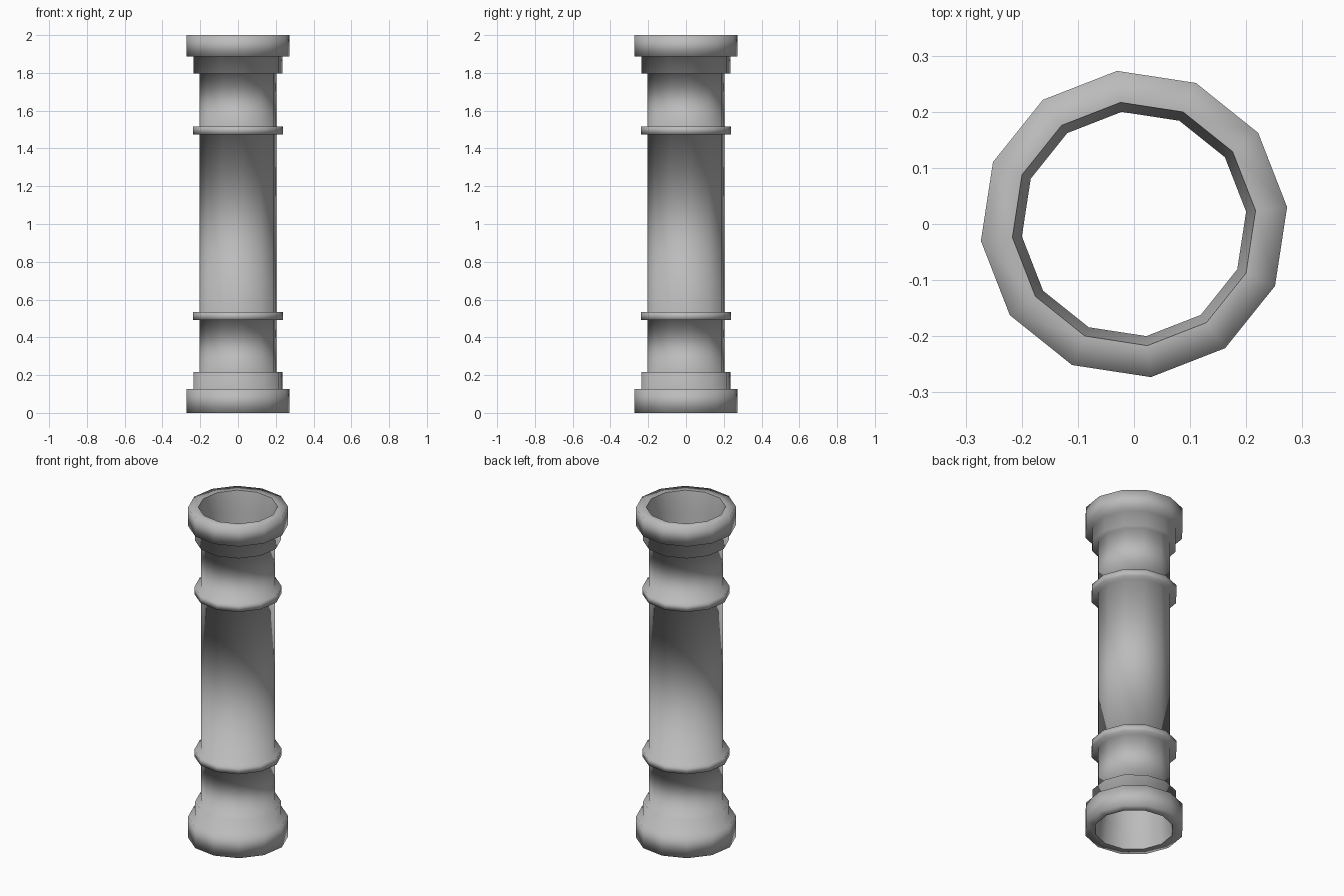
import bpy
import bmesh
from math import cos, sin, pi, radians

if "Cube" in bpy.data.objects:
    bpy.data.objects.remove(bpy.data.objects["Cube"], do_unlink=True)

SIDES = 12
TURN = radians(6.3)
SHAFT, BORE, RIM = 0.204, 0.201, 0.218
CAP, COLLAR, BAND = 0.2745, 0.236, 0.24

grey = bpy.data.materials.new("stone grey")
grey.use_nodes = True
colour = (0.5, 0.5, 0.5, 1)
grey.diffuse_color = colour
grey.node_tree.nodes["Principled BSDF"].inputs["Base Color"].default_value = colour


def lathe(name, profile, sharp_rings):
    """Turn a closed (radius, height) profile around z."""
    bm = bmesh.new()
    rings = []
    for r, z in profile:
        angles = [TURN + 2 * pi * k / SIDES for k in range(SIDES)]
        rings.append([bm.verts.new((r * cos(a), r * sin(a), z)) for a in angles])
    for i, low in enumerate(rings):
        high = rings[(i + 1) % len(rings)]
        for k in range(SIDES):
            n = (k + 1) % SIDES
            bm.faces.new((low[k], low[n], high[n], high[k])).smooth = True
    # Crisp mouth edges, everything else softly shaded
    for i in sharp_rings:
        for k in range(SIDES):
            bm.edges.get((rings[i][k], rings[i][(k + 1) % SIDES])).smooth = False
    bmesh.ops.recalc_face_normals(bm, faces=bm.faces)
    mesh = bpy.data.meshes.new(name)
    bm.to_mesh(mesh)
    bm.free()
    mesh.materials.append(grey)
    obj = bpy.data.objects.new(name, mesh)
    bpy.context.collection.objects.link(obj)
    return obj


def step(radius, low, high, inner=SHAFT):
    """Raised square band on the shaft."""
    return [(inner, low), (radius, low), (radius, high), (inner, high)]


# Outer wall, from the foot up to the head
base = [(RIM, 0), (CAP, 0), (CAP, 0.127), (COLLAR, 0.127), (COLLAR, 0.217), (SHAFT, 0.217)]
bands = step(BAND, 0.492, 0.533) + step(BAND, 1.475, 1.517)
head = [(SHAFT, 1.798), (COLLAR, 1.798), (COLLAR, 1.888), (CAP, 1.888), (CAP, 2), (RIM, 2)]
# Inner wall, flaring at both mouths
bore = [(BORE, 1.888), (BORE, 0.127)]

outer = base + bands + head
lathe("hollow_column", outer + bore, (0, len(outer) - 1))
